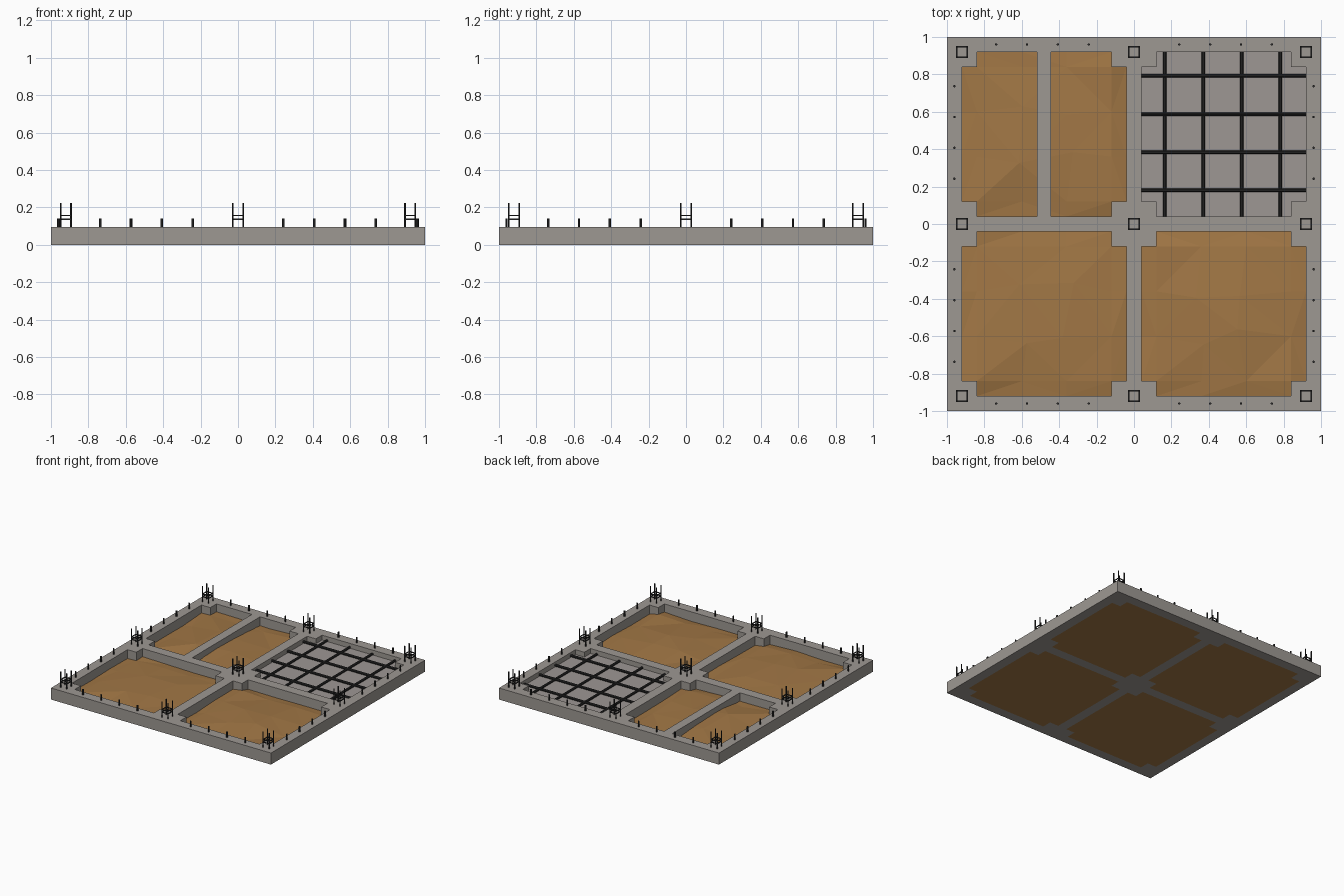
import bpy, bmesh, math, random
from mathutils import Vector, Matrix

if "Cube" in bpy.data.objects:
    bpy.data.objects.remove(bpy.data.objects["Cube"])

random.seed(7)


def material(name, rgb):
    m = bpy.data.materials.new(name)
    m.diffuse_color = (*rgb, 1)
    m.use_nodes = True
    m.node_tree.nodes["Principled BSDF"].inputs["Base Color"].default_value = m.diffuse_color
    return m


CONCRETE = material("concrete", (0.34, 0.315, 0.29))
SLAB = material("slab concrete", (0.34, 0.31, 0.295))
DIRT = material("dirt", (0.36, 0.185, 0.06))
STEEL = material("dark steel", (0.025, 0.025, 0.025))


def finish(bm, name, mat):
    bmesh.ops.recalc_face_normals(bm, faces=bm.faces[:])
    me = bpy.data.meshes.new(name)
    bm.to_mesh(me)
    bm.free()
    me.materials.append(mat)
    ob = bpy.data.objects.new(name, me)
    bpy.context.collection.objects.link(ob)
    return ob


def cell_solid(name, mat, xs, ys, filled, bottom, top, jitter=0, flat=True):
    """Closed solid from the filled cells of an irregular grid; top is a height function."""
    bm = bmesh.new()
    cells = {(i, j) for i in range(len(xs) - 1) for j in range(len(ys) - 1) if filled(i, j)}
    cache = {}

    def v(i, j, up):
        if (i, j, up) not in cache:
            x, y = xs[i], ys[j]
            if up and 1 < i < len(xs) - 2 and 1 < j < len(ys) - 2:
                x += random.uniform(-jitter, jitter)
                y += random.uniform(-jitter, jitter)
            cache[i, j, up] = bm.verts.new((x, y, top(i, j) if up else bottom))
        return cache[i, j, up]

    for i, j in sorted(cells):
        ring = [(i, j), (i + 1, j), (i + 1, j + 1), (i, j + 1)]
        bm.faces.new([v(*p, True) for p in ring])
        bm.faces.new([v(*p, False) for p in reversed(ring)])
        for k, (di, dj) in enumerate([(0, -1), (1, 0), (0, 1), (-1, 0)]):
            if (i + di, j + dj) not in cells:
                a, b = ring[k], ring[(k + 1) % 4]
                bm.faces.new([v(*a, False), v(*b, False), v(*b, True), v(*a, True)])
    if flat:
        bmesh.ops.dissolve_limit(bm, angle_limit=0.01, verts=bm.verts[:], edges=bm.edges[:])
    else:
        bmesh.ops.triangulate(bm, faces=bm.faces[:])
    return finish(bm, name, mat)


def rod(bm, a, b, r, sides=8):
    a, b = Vector(a), Vector(b)
    d = b - a
    mat = Matrix.Translation((a + b) / 2) @ d.to_track_quat('Z', 'Y').to_matrix().to_4x4()
    mat = mat @ Matrix.Rotation(math.pi / sides, 4, 'Z')
    bmesh.ops.create_cone(bm, cap_ends=True, segments=sides, radius1=r, radius2=r,
                          depth=d.length, matrix=mat)


H = 0.095

# Footing frame: ring, cross beams and square pads at the nine column positions
lines = [-1, -.92, -.84, -.12, -.04, .04, .12, .84, .92, 1]
beam, pad = {0, 4, 8}, {0, 1, 3, 4, 5, 7, 8}
cell_solid("footing_frame", CONCRETE, lines, lines,
           lambda i, j: i in beam or j in beam or (i in pad and j in pad), 0, lambda i, j: H)

# Pocket fills: mounded dirt in three pockets, a slab over dirt in the fourth
steps = [0, .08, .32, .56, .80, .88]
for name, x0, y0 in [("front_left", -.92, -.92), ("front_right", .04, -.92),
                     ("back_left", -.92, .04), ("back_right", .04, .04)]:
    xs, ys = [x0 + s for s in steps], [y0 + s for s in steps]

    def notched(i, j):
        return not (i in (0, 4) and j in (0, 4))

    def mound(i, j):
        if i in (0, 5) or j in (0, 5):
            return random.uniform(.015, .03)
        if i in (1, 4) or j in (1, 4):
            return random.uniform(.025, .04)
        return random.uniform(.04, .06)

    if name == "back_right":
        cell_solid("dirt_" + name, DIRT, xs, ys, notched, 0, lambda i, j: .03)
        cell_solid("floor_slab", SLAB, xs, ys, notched, .03, lambda i, j: .055)
    else:
        cell_solid("dirt_" + name, DIRT, xs, ys, notched, 0, mound, .05, False)

# Partition beam in the back left pocket
bm = bmesh.new()
bmesh.ops.create_cube(bm, size=1, matrix=Matrix.Translation((-.481, .48, .053))
                      @ Matrix.Diagonal((.074, .88, .084, 1)))
finish(bm, "partition_beam", CONCRETE)

# Reinforcing mesh lying over the slab
bm = bmesh.new()
for k in range(4):
    p = .165 + k * .206
    rod(bm, (p, .04, .063), (p, .92, .063), .010)
    q = .18 + k * .204
    rod(bm, (.04, q, .069), (.92, q, .069), .010)
finish(bm, "slab_mesh", STEEL)

# Column starter cages: four uprights and two square ties each
bm = bmesh.new()
c = .028
corners = [(-c, -c), (c, -c), (c, c), (-c, c)]
for x in (-.92, 0, .92):
    for y in (-.92, 0, .92):
        for k, (dx, dy) in enumerate(corners):
            ex, ey = corners[(k + 1) % 4]
            rod(bm, (x + dx, y + dy, H - .01), (x + dx, y + dy, .223), .005, 6)
            for z in (.137, .157):
                rod(bm, (x + dx, y + dy, z), (x + ex, y + ey, z), .0045, 4)
finish(bm, "column_cages", STEEL)

# Anchor bolts along all four edges
bm = bmesh.new()
for k in range(4):
    for s in (-1, 1):
        t = s * (.242 + k * .165)
        for e in (-.96, .96):
            rod(bm, (e, t, H - .01), (e, t, .14), .007, 6)
            rod(bm, (t, e, H - .01), (t, e, .14), .007, 6)
finish(bm, "anchor_bolts", STEEL)
